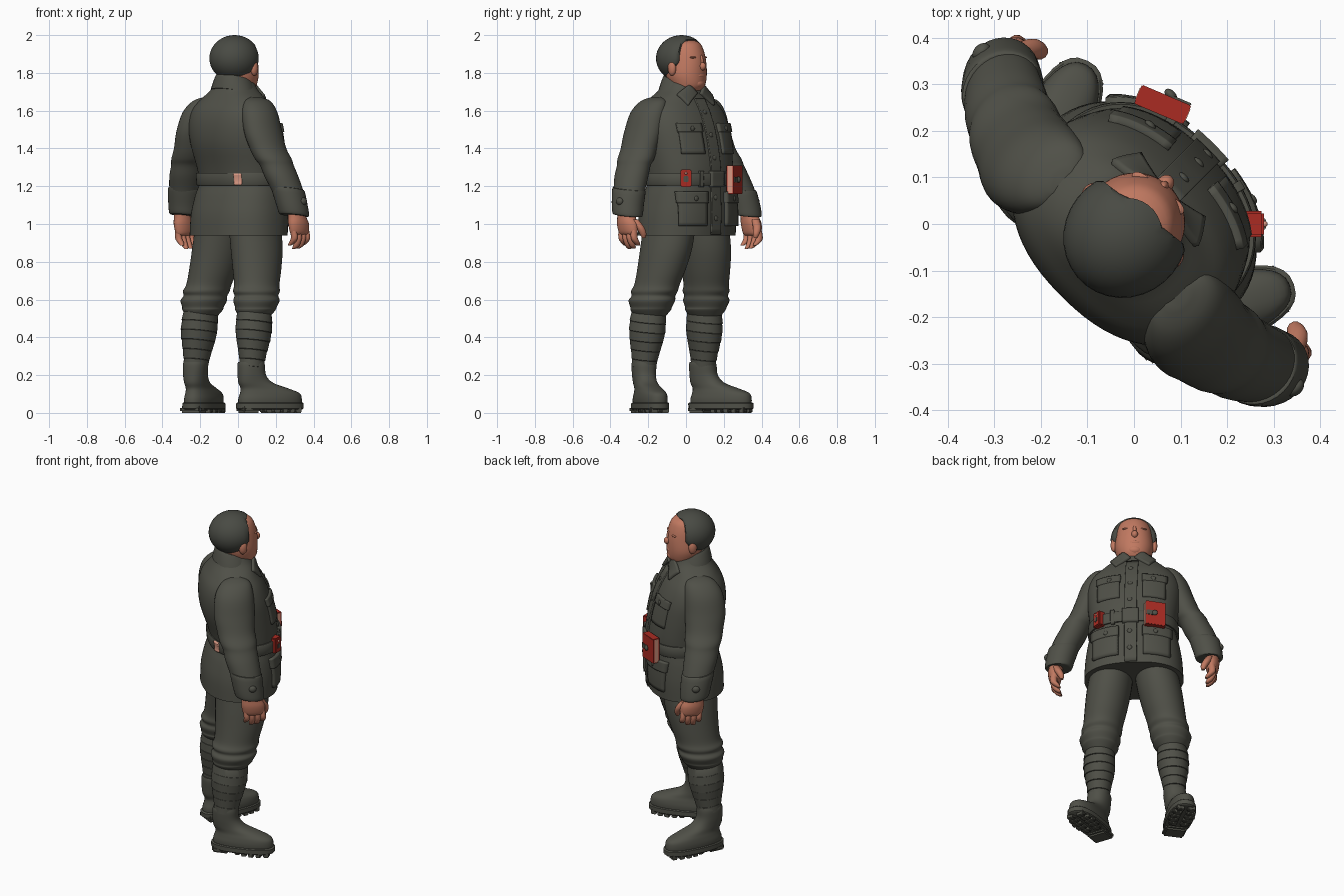
import bpy, bmesh, math
from mathutils import Matrix, Vector

if "Cube" in bpy.data.objects:
    bpy.data.objects.remove(bpy.data.objects["Cube"])

# Colours
def colour(name, rgb):
    m = bpy.data.materials.new(name)
    m.diffuse_color = (*rgb, 1)
    m.use_nodes = True
    m.node_tree.nodes["Principled BSDF"].inputs["Base Color"].default_value = m.diffuse_color
    return m

CLOTH = colour("olive grey cloth", (0.079, 0.080, 0.064))
HAIR = colour("dark grey hair", (0.066, 0.069, 0.057))
SKIN = colour("skin", (0.53, 0.19, 0.118))
RED = colour("red cover", (0.40, 0.024, 0.016))
PAGE = colour("pale pages", (0.70, 0.32, 0.23))


def finish(bm, name, mat):
    bmesh.ops.recalc_face_normals(bm, faces=bm.faces)
    me = bpy.data.meshes.new(name)
    bm.to_mesh(me)
    bm.free()
    me.materials.append(mat)
    ob = bpy.data.objects.new(name, me)
    bpy.context.collection.objects.link(ob)
    return ob


def hermite(rows, k, t):
    a, b = rows[k], rows[k + 1]
    p, q = rows[max(k - 1, 0)], rows[min(k + 2, len(rows) - 1)]
    out = []
    for i in range(5):
        m0, m1 = (b[i] - p[i]) / 2, (q[i] - a[i]) / 2
        out.append((2*t**3 - 3*t*t + 1)*a[i] + (t**3 - 2*t*t + t)*m0
                   + (3*t*t - 2*t**3)*b[i] + (t**3 - t*t)*m1)
    return out


# Smooth loft through horizontal oval rings (cx, cy, z, rx, ry)
def loft(name, rows, mat, n=32, steps=4, e=2.0, tilt=0.0, move=None):
    rings = [hermite(rows, k, s / steps) for k in range(len(rows) - 1) for s in range(steps)]
    rings.append(rows[-1])
    bm = bmesh.new()
    prev = None
    for r in rings:
        ring = []
        for i in range(n):
            a = math.tau * i / n
            c, s = math.cos(a), math.sin(a)
            x = r[0] + r[3] * math.copysign(abs(c) ** (2 / e), c)
            y = r[1] + r[4] * math.copysign(abs(s) ** (2 / e), s)
            p = Vector((x, y, r[2] - tilt * (y - r[1])))
            ring.append(bm.verts.new(move(p) if move else p))
        if prev:
            for i in range(n):
                bm.faces.new((prev[i], prev[(i+1) % n], ring[(i+1) % n], ring[i]))
        else:
            bm.faces.new(ring[::-1])
        prev = ring
    bm.faces.new(prev)
    return finish(bm, name, mat)


def ball(name, loc, rad, mat, clamp=None):
    bm = bmesh.new()
    bmesh.ops.create_uvsphere(bm, u_segments=32, v_segments=20, radius=1)
    for v in bm.verts:
        v.co = Vector(loc) + Vector(v.co[i] * rad[i] for i in range(3))
        if clamp:
            v.co.y = min(v.co.y, clamp(v.co))
    return finish(bm, name, mat)


def box(name, loc, size, mat, turn=0.0, bevel=0.005, move=None):
    bm = bmesh.new()
    bmesh.ops.create_cube(bm, size=1)
    bmesh.ops.scale(bm, vec=size, verts=bm.verts)
    if bevel:
        bmesh.ops.bevel(bm, geom=bm.edges[:], offset=bevel, segments=2, affect='EDGES')
    bm.transform(Matrix.Translation(loc) @ Matrix.Rotation(math.radians(turn), 4, 'Z'))
    if move:
        for v in bm.verts:
            v.co = move(v.co)
    return finish(bm, name, mat)


# Jacket body
TORSO = [(0, .005, .94, .28, .213), (0, .01, 1.05, .274, .213), (0, .02, 1.15, .258, .20),
         (0, .03, 1.22, .242, .188), (0, .022, 1.30, .248, .196), (0, -.007, 1.42, .262, .205),
         (0, -.025, 1.52, .266, .195), (0, -.035, 1.60, .245, .17), (0, -.035, 1.66, .19, .135),
         (0, -.027, 1.71, .125, .112), (0, -.025, 1.75, .10, .10)]
E = 2.3
loft("jacket_body", TORSO, CLOTH, n=64, e=E)


def section(z):
    for k in range(len(TORSO) - 1):
        a, b = TORSO[k], TORSO[k + 1]
        if z <= b[2]:
            return hermite(TORSO, k, min(max((z - a[2]) / (b[2] - a[2]), 0), 1))
    return TORSO[-1]


def front(u, z, side=1):
    r = section(z)
    return r[1] + side * r[4] * max(1 - abs(u / r[3]) ** E, 0) ** (1 / E)


# Cloth panel that hugs the jacket; corners are (u, z) pairs in order round the panel
def panel(name, corners, lift, mat=CLOTH, side=1, n=8):
    a, b, c, d = (Vector(p) for p in corners)
    bm = bmesh.new()
    g = []
    for i in range(n + 1):
        row = []
        for j in range(n + 1):
            p = a.lerp(b, i / n).lerp(d.lerp(c, i / n), j / n)
            row.append(bm.verts.new((p.x, front(p.x, p.y, side), p.y)))
        g.append(row)
    for i in range(n):
        for j in range(n):
            bm.faces.new((g[i][j], g[i+1][j], g[i+1][j+1], g[i][j+1]))
    ob = finish(bm, name, mat)
    m = ob.modifiers.new("thickness", 'SOLIDIFY')
    m.thickness, m.offset = 2 * lift, 0
    return ob


def rect(u0, u1, z0, z1):
    return [(u0, z0), (u1, z0), (u1, z1), (u0, z1)]


def button(u, z, lift=.01, r=.014):
    ball("button", (u, front(u, z) + lift, z), (r, .008, r), CLOTH)


# Front closure, pockets, flaps and collar points
panel("front_placket", rect(-.035, .035, .945, 1.66), .008, n=24)
for z in (1.03, 1.14, 1.35, 1.47, 1.59):
    button(.005, z, .006)
for s, side in ((1, "right"), (-1, "left")):
    panel(side + "_chest_pocket", rect(s*.065, s*.19, 1.37, 1.52), .01)
    panel(side + "_chest_flap", rect(s*.06, s*.195, 1.485, 1.53), .016)
    panel(side + "_hip_pocket", rect(s*.07, s*.215, .99, 1.15), .015)
    panel(side + "_hip_flap", rect(s*.065, s*.22, 1.11, 1.17), .021)
    button(s*.125, 1.505, .016)
    button(s*.14, 1.135, .02)
    panel(side + "_collar_point", [(s*.012, 1.69), (s*.095, 1.625), (s*.125, 1.68), (s*.05, 1.735)], .014)
loft("collar", [(0, -.028, 1.69, .132, .118), (0, -.028, 1.72, .120, .112),
                (0, -.028, 1.755, .104, .104), (0, -.028, 1.77, .096, .098)], CLOTH, tilt=.25)

# Belt, buckle, loops
def grown(z, d):
    r = section(z)
    return (r[0], r[1], z, r[3] + d, r[4] + d)

loft("belt", [grown(1.205, .006), grown(1.21, .013), grown(1.265, .012), grown(1.27, .005)],
     CLOTH, n=64, steps=2, e=E)
panel("belt_buckle", rect(-.045, .045, 1.195, 1.28), .024)
panel("belt_rear_patch", rect(.122, .158, 1.205, 1.27), .02, PAGE, side=-1)
for s in (1, -1):
    panel("belt_loop", rect(s*.09, s*.11, 1.195, 1.28), .018)

# Red book with pale side edges, strap and small belt case
T = 22
def off(x, y, z=1.235):
    return Matrix.Translation((-.138, .225, z)) @ Matrix.Rotation(math.radians(T), 4, 'Z') @ Vector((x, y, 0))
box("book_cover", off(0, 0), (.115, .044, .15), RED, T, .002)
for x in (-.056, .056):
    box("book_pages", off(x, 0), (.006, .028, .142), PAGE, T, 0)
box("book_strap", off(.032, .0235), (.05, .006, .03), CLOTH, T, .002)
ball("book_stud", off(.008, .026), (.016, .01, .016), CLOTH)
T2 = -45
box("belt_case", (.18, .18, 1.243), (.056, .05, .092), RED, T2)
box("belt_case_strap", (.197, .197, 1.238), (.026, .01, .03), CLOTH, T2, .003)
ball("belt_case_stud", (.198, .198, 1.268), (.007, .007, .007), PAGE)

# Arms and hands
for s, side in ((1, "right"), (-1, "left")):
    dy = -.025 if s > 0 else .01
    def arm_move(p, s=s, dy=dy):
        k = min(max((1.5 - p.z) / .4, 0), 1)
        return Vector((s * (p.x + .012 * k), p.y + dy * k, p.z))
    def hand_move(p, f=arm_move):
        return f(Vector((.432 + (p.x - .428) * 1.12, .037 + (p.y - .037) * 1.15, p.z)))
    loft(side + "_sleeve", [
        (.175, -.045, 1.672, .02, .03), (.195, -.048, 1.65, .055, .08), (.222, -.06, 1.59, .078, .108),
        (.253, -.065, 1.49, .084, .116), (.285, -.057, 1.40, .085, .108), (.315, -.046, 1.345, .089, .105),
        (.335, -.038, 1.31, .082, .097), (.36, -.026, 1.25, .084, .095), (.39, -.005, 1.17, .079, .087),
        (.413, .012, 1.08, .072, .08)], CLOTH, move=arm_move)
    loft(side + "_cuff", [(.39, -.008, 1.185, .07, .08), (.392, -.006, 1.178, .085, .092),
        (.41, .01, 1.09, .081, .087), (.416, .016, 1.05, .076, .082), (.416, .016, 1.045, .06, .07)],
        CLOTH, move=arm_move, tilt=.12)
    ball(side + "_cuff_button", arm_move(Vector((.482, .02, 1.12))), (.016, .022, .02), CLOTH)
    loft(side + "_palm", [(.425, .02, 1.09, .036, .044), (.428, .025, 1.04, .036, .048),
        (.43, .033, 1.0, .036, .058), (.43, .038, .955, .028, .055), (.428, .038, .94, .016, .045)],
        SKIN, n=20, move=hand_move)
    for i, tip in enumerate((.885, .87, .868, .885)):
        y = .078 - .027 * i
        loft(side + "_finger", [(.432, y, .97, .016, .014), (.434, y + .004, .925, .018, .0145),
            (.418, y + .004, tip + .015, .016, .0135), (.405, y, tip, .008, .008)],
            SKIN, n=12, steps=3, move=hand_move)
    loft(side + "_thumb", [(.42, .07, 1.025, .018, .018), (.408, .092, .985, .02, .02),
        (.395, .10, .95, .017, .016), (.39, .10, .925, .008, .008)], SKIN, n=12, move=hand_move)

# Legs and boots
for s, side in ((1, "right"), (-1, "left")):
    def leg_move(p, s=s):
        k = min(max(.95 - p.z, 0), .75)
        dx, dy = (.025, -.03) if s > 0 else (.045, -.012)
        return Vector((s * (p.x + dx * k), p.y + dy * k, p.z))
    loft(side + "_breeches", [(.125, 0, 1.0, .122, .155), (.142, -.002, .87, .125, .15),
        (.158, -.015, .76, .119, .138), (.172, -.03, .68, .112, .128), (.18, -.04, .645, .115, .133),
        (.182, -.043, .62, .109, .122), (.188, -.048, .595, .116, .13), (.188, -.052, .56, .103, .117),
        (.187, -.055, .545, .101, .113), (.187, -.06, .51, .075, .09)], CLOTH, move=leg_move)
    # Wrapped leg bands: each turn overlaps the one below
    wraps = [(.53, .083, .098), (.48, .088, .101), (.43, .089, .101), (.38, .082, .093),
             (.33, .071, .082), (.28, .063, .071), (.24, .060, .066)]
    for (z1, rx, ry), (z0, qx, qy) in zip(wraps, wraps[1:]):
        y = -.065 - (.53 - z1) * .07
        loft(side + "_leg_wrap", [(.19, y, z1 + .004, rx - .005, ry - .005), (.19, y, z1, rx, ry),
            (.192, y - .003, z0 + .003, qx + .002, qy + .002), (.192, y - .003, z0, qx - .004, qy - .004)],
            CLOTH, steps=1, move=leg_move, tilt=.12)
    # Foot space: ankle near the origin, toes turned outward
    out = -26 if s > 0 else -19
    def foot_move(p, f=leg_move, out=out):
        q = Matrix.Rotation(math.radians(out), 3, 'Z') @ Vector((p[0] * 1.03, p[1] * 1.04, p[2]))
        return f(q + Vector((.196, -.072, 0)))
    loft(side + "_boot", [(0, .085, .04, .068, .168), (0, .086, .075, .070, .168), (0, .084, .105, .065, .157),
        (0, .055, .13, .058, .125), (0, .008, .16, .056, .09), (0, -.012, .20, .058, .073),
        (0, -.016, .25, .061, .07), (0, -.016, .27, .058, .066)], CLOTH, e=2.3, move=foot_move)
    loft(side + "_sole", [(0, .085, .018, .07, .170), (0, .085, .024, .075, .177),
        (0, .085, .05, .075, .178), (0, .085, .055, .07, .172)], CLOTH, steps=1, e=2.5, move=foot_move)
    box(side + "_heel", (0, -.03, .018), (.12, .095, .036), CLOTH, bevel=.01, move=foot_move)
    for i in range(5):
        w = (.033, .039, .041, .037, .03)[i]
        for x in (-1, 1):
            box(side + "_tread", (x * w, .065 + .04 * i, .016), (w * 1.4, .03, .032), CLOTH,
                bevel=.004, move=foot_move)

# Head
head_parts = []
def face_part(name, loc, rad, mat, clamp=None):
    head_parts.append(ball(name, loc, rad, mat, clamp))

head_parts.append(loft("head", [(0, -.02, 1.66, .075, .08), (0, -.005, 1.705, .082, .09),
    (0, .008, 1.735, .092, .097), (0, .002, 1.79, .108, .109), (0, -.008, 1.86, .106, .117),
    (0, -.022, 1.92, .10, .117), (0, -.03, 1.96, .082, .10), (0, -.04, 1.984, .035, .045)], SKIN, n=40))

def hairline(p):
    if p.z > 1.85:
        return .032 + .03 * max(0, 1 - abs(p.x) / .07) * (p.z > 1.965)
    return max(-.035, .032 - (1.85 - p.z) * 1.2)

face_part("hair", (0, -.03, 1.877), (.131, .138, .123), HAIR, hairline)
face_part("nose", (0, .109, 1.835), (.018, .021, .022), SKIN)
face_part("nose_bridge", (0, .102, 1.86), (.011, .013, .035), SKIN)
face_part("mouth", (0, .101, 1.785), (.032, .012, .012), SKIN)
face_part("chin", (0, .085, 1.745), (.04, .026, .026), SKIN)
for s in (1, -1):
    face_part("ear", (s*.114, -.005, 1.825), (.018, .024, .04), SKIN)
    face_part("brow", (s*.043, .084, 1.882), (.026, .014, .006), SKIN)
for ob in head_parts:
    ob.data.transform(Matrix.Rotation(math.radians(7), 4, 'Z'))

# Turn the figure to its diagonal stance and smooth it
turn = Matrix.Rotation(math.radians(-45), 4, 'Z')
for ob in bpy.context.collection.objects:
    ob.data.transform(turn)
    ob.select_set(True)
    bpy.context.view_layer.objects.active = ob
bpy.ops.object.shade_smooth_by_angle(angle=math.radians(40))
